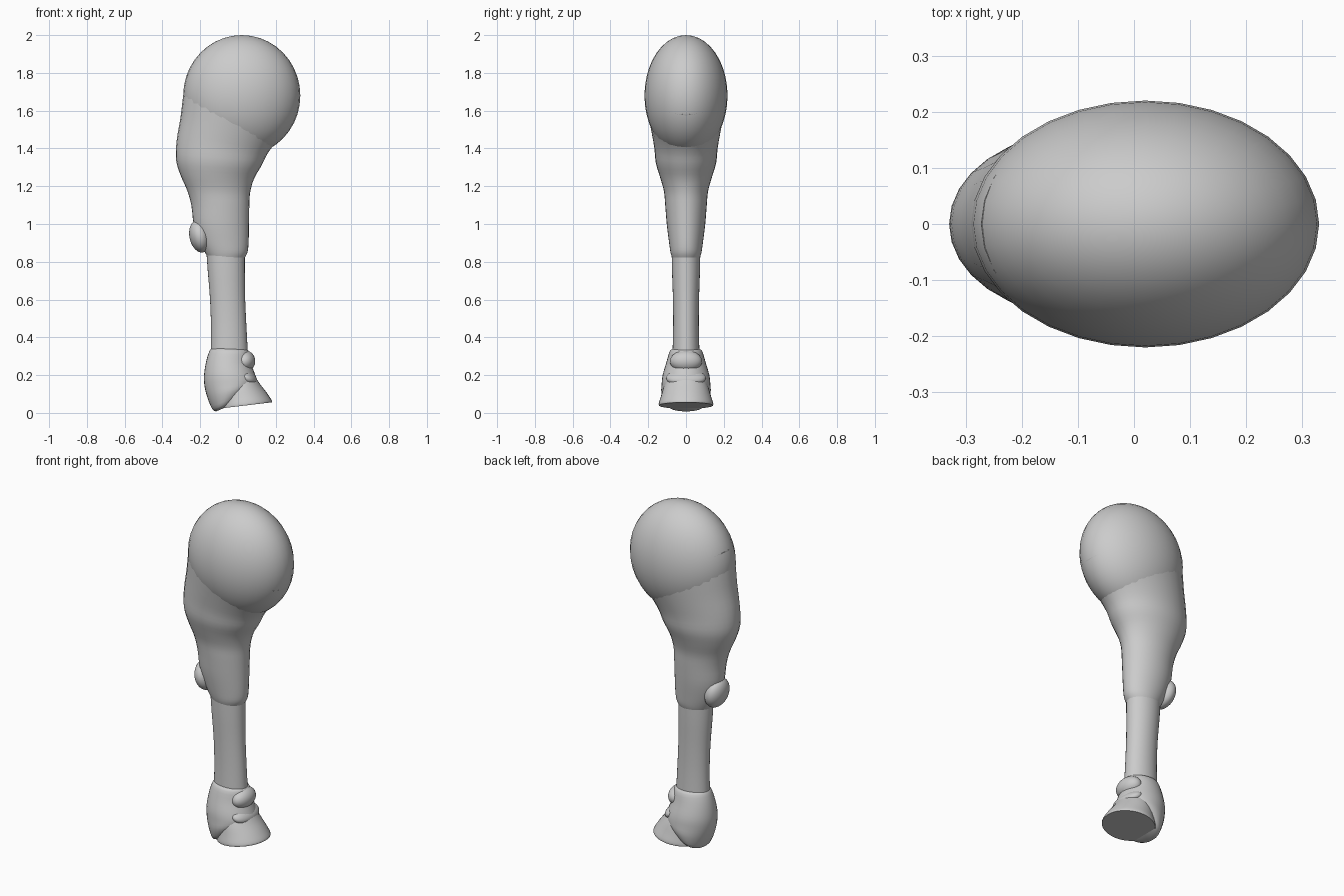
import bpy, bmesh, math
from mathutils import Vector

cube = bpy.data.objects.get("Cube")
if cube:
    bpy.data.objects.remove(cube)

grey = bpy.data.materials.new("light_grey")
grey.use_nodes = True
colour = (0.6, 0.6, 0.6, 1)
grey.diffuse_color = colour
grey.node_tree.nodes["Principled BSDF"].inputs["Base Color"].default_value = colour


def finish(name, bm, angle):
    """Turn a bmesh into a smooth shaded grey object."""
    bmesh.ops.recalc_face_normals(bm, faces=bm.faces)
    mesh = bpy.data.meshes.new(name)
    bm.to_mesh(mesh)
    bm.free()
    mesh.materials.append(grey)
    obj = bpy.data.objects.new(name, mesh)
    bpy.context.collection.objects.link(obj)
    bpy.ops.object.select_all(action='DESELECT')
    obj.select_set(True)
    bpy.context.view_layer.objects.active = obj
    bpy.ops.object.shade_smooth_by_angle(angle=math.radians(angle))
    return obj


def spline(a, b, c, d, t):
    return 0.5 * (2*b + (c - a)*t + (2*a - 5*b + 4*c - d)*t*t + (3*b - a - 3*c + d)*t**3)


def loft(name, rings, sides=32, steps=3, angle=50):
    """Elliptic rings, each (rear x, rear z, front x, front z, half width)."""
    rows = [[float(v) for v in r] for r in rings]
    pad = [rows[0]] + rows + [rows[-1]]
    fine = [[spline(*v, k / steps) for v in zip(*pad[i:i + 4])]
            for i in range(len(rows) - 1) for k in range(steps)] + [rows[-1]]
    bm = bmesh.new()
    loops = []
    for xa, za, xb, zb, w in fine:
        mid = Vector(((xa + xb) / 2, 0, (za + zb) / 2))
        half = Vector(((xb - xa) / 2, 0, (zb - za) / 2))
        turn = [2 * math.pi * i / sides for i in range(sides)]
        loops.append([bm.verts.new(mid + half * math.cos(t) + Vector((0, w * math.sin(t), 0)))
                      for t in turn])
    for p, q in zip(loops, loops[1:]):
        for i in range(sides):
            j = (i + 1) % sides
            bm.faces.new((p[i], p[j], q[j], q[i]))
    bm.faces.new(loops[0])
    bm.faces.new(loops[-1])
    return finish(name, bm, angle)


def ball(name, centre, radii, tilt=0):
    bm = bmesh.new()
    bmesh.ops.create_uvsphere(bm, u_segments=32, v_segments=20, radius=1)
    obj = finish(name, bm, 80)
    obj.location, obj.scale = centre, radii
    obj.rotation_euler.y = math.radians(tilt)
    return obj


# Rounded hip and muscled upper leg
ball("hip", (0.02, 0, 1.68), (0.31, 0.22, 0.32))
loft("upper_leg", [
    (-0.272, 1.79, 0.315, 1.58, 0.216),
    (-0.29, 1.68, 0.27, 1.5, 0.203),
    (-0.305, 1.56, 0.2, 1.43, 0.184),
    (-0.325, 1.44, 0.155, 1.37, 0.168),
    (-0.328, 1.34, 0.125, 1.31, 0.16),
    (-0.305, 1.26, 0.085, 1.24, 0.138),
    (-0.27, 1.18, 0.065, 1.17, 0.117),
    (-0.247, 1.1, 0.06, 1.1, 0.11),
    (-0.235, 1.0, 0.058, 1.0, 0.102),
    (-0.205, 0.91, 0.056, 0.9, 0.09),
    (-0.175, 0.85, 0.05, 0.85, 0.082),
    (-0.16, 0.825, 0.035, 0.82, 0.074)])

# Small knob behind the joint
ball("joint_knob", (-0.202, 0, 0.935), (0.055, 0.085, 0.087), -12)

# Slim lower leg
loft("lower_leg", [
    (-0.168, 0.86, 0.036, 0.86, 0.076),
    (-0.16, 0.75, 0.036, 0.75, 0.074),
    (-0.148, 0.6, 0.038, 0.6, 0.069),
    (-0.143, 0.45, 0.045, 0.45, 0.068),
    (-0.145, 0.3, 0.053, 0.3, 0.072)])

# Heel cuff wrapping the rear of the foot
loft("heel_cuff", [
    (-0.135, 0.343, 0.045, 0.335, 0.07),
    (-0.15, 0.33, 0.06, 0.322, 0.086),
    (-0.168, 0.275, 0.07, 0.26, 0.104),
    (-0.18, 0.2, 0.09, 0.205, 0.123),
    (-0.177, 0.14, 0.1, 0.165, 0.129),
    (-0.16, 0.075, 0.075, 0.135, 0.13),
    (-0.135, 0.018, 0.01, 0.08, 0.11),
    (-0.115, 0.008, -0.03, 0.045, 0.08)], angle=60)

# Padded ankle fold and the crease below it
ball("ankle_fold", (0.035, 0, 0.273), (0.056, 0.085, 0.058), 15)
ball("lower_fold", (0.045, 0, 0.185), (0.062, 0.105, 0.04), 30)

# Flared hoof with a tilted flat sole
loft("hoof", [
    (-0.08, 0.16, 0.085, 0.2, 0.1),
    (-0.09, 0.12, 0.115, 0.155, 0.118),
    (-0.1, 0.07, 0.15, 0.11, 0.132),
    (-0.105, 0.035, 0.178, 0.068, 0.144),
    (-0.105, 0.022, 0.18, 0.056, 0.143)])
